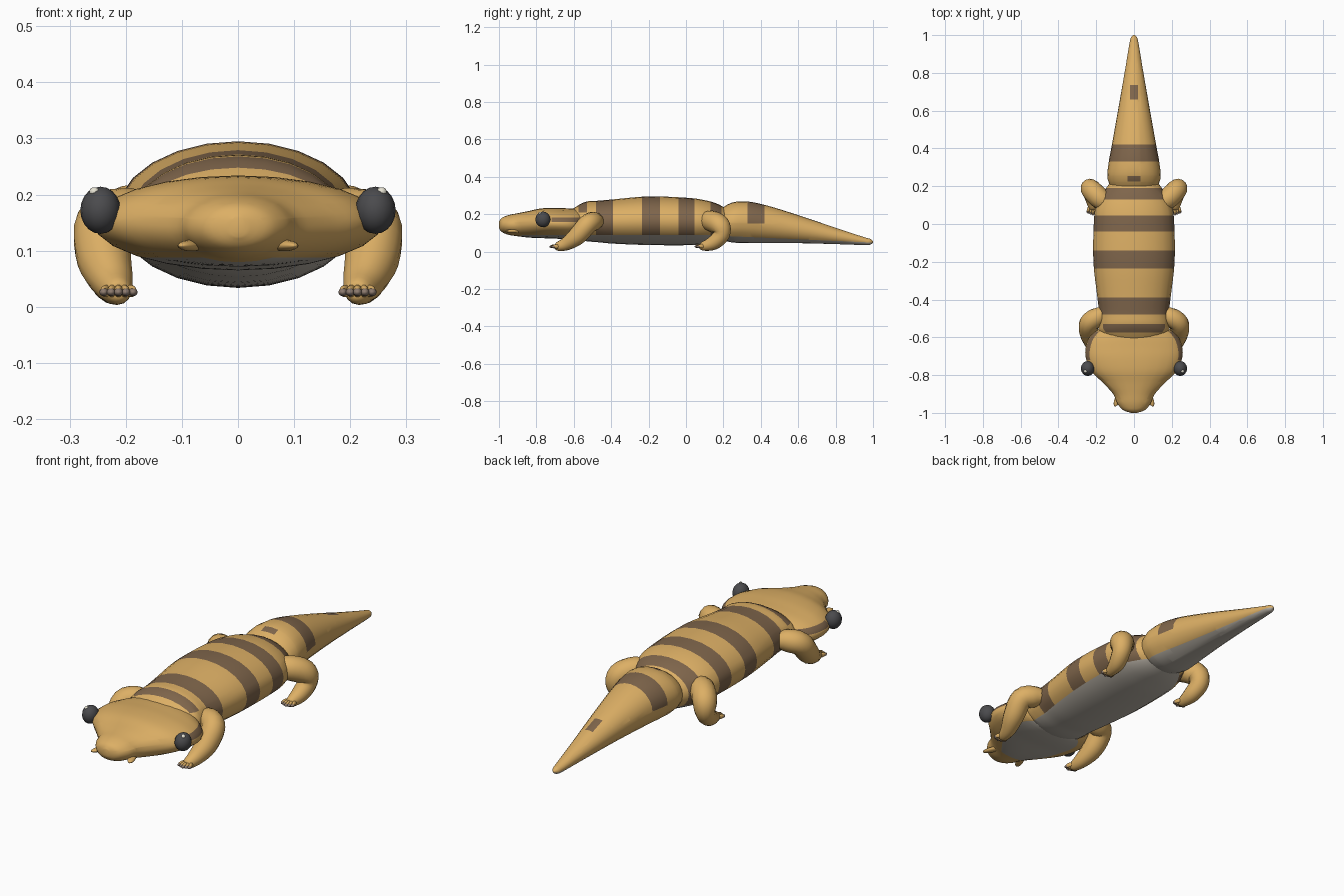
import bpy, bmesh, math
from mathutils import Vector

cube = bpy.data.objects.get("Cube")
if cube:
    bpy.data.objects.remove(cube, do_unlink=True)


def material(name, r, g, b):
    m = bpy.data.materials.new(name)
    m.use_nodes = True
    m.diffuse_color = (r, g, b, 1)
    bsdf = m.node_tree.nodes["Principled BSDF"]
    bsdf.inputs["Base Color"].default_value = (r, g, b, 1)
    bsdf.inputs["Roughness"].default_value = 0.8
    return m


GOLD = material("golden skin", 0.72, 0.43, 0.13)
BROWN = material("brown stripe", 0.21, 0.13, 0.07)
GREY = material("pale belly", 0.48, 0.44, 0.38)
BLACK = material("dark eye", 0.07, 0.07, 0.075)
WHITE = material("eye glint", 0.85, 0.82, 0.7)
CLAW = material("claw", 0.27, 0.2, 0.16)


def smooth_rows(rows, steps):
    """Catmull-Rom interpolation through rows of numbers."""
    out = []
    for i in range(len(rows) - 1):
        a, b, c, d = (Vector(rows[min(max(k, 0), len(rows) - 1)]) for k in range(i - 1, i + 3))
        for s in range(steps):
            t = s / steps
            out.append(b + (c - a) * t / 2 + (a * 2 - b * 5 + c * 4 - d) * t * t / 2
                       + (b * 3 - a - c * 3 + d) * t ** 3 / 2)
    return out + [Vector(rows[-1])]


def loft(rings):
    """Skin closed rings of points and cap both ends."""
    bm = bmesh.new()
    loops = [[bm.verts.new(p) for p in ring] for ring in rings]
    n = len(loops[0])
    for a, b in zip(loops, loops[1:]):
        for i in range(n):
            j = (i + 1) % n
            bm.faces.new((a[i], a[j], b[j], b[i]))
    bm.faces.new(loops[0])
    bm.faces.new(loops[-1])
    bmesh.ops.recalc_face_normals(bm, faces=bm.faces)
    return bm


def finish(bm, name, mats, rule=None):
    bm.normal_update()
    for f in bm.faces:
        f.smooth = True
        if rule:
            f.material_index = rule(f.calc_center_median(), f.normal)
    mesh = bpy.data.meshes.new(name)
    bm.to_mesh(mesh)
    bm.free()
    for m in mats:
        mesh.materials.append(m)
    ob = bpy.data.objects.new(name, mesh)
    bpy.context.collection.objects.link(ob)
    return ob


def trunk(name, rows, rule, cuts, sides=24):
    """Oval loft along y; rows are (y, half width, bottom, top)."""
    rings = []
    for y, w, lo, hi in smooth_rows(rows, 4):
        mid, h = (lo + hi) / 2, (hi - lo) / 2
        angles = [math.tau * i / sides for i in range(sides)]
        rings.append([(w * math.cos(a), y, mid + h * math.sin(a)) for a in angles])
    bm = loft(rings)
    # Cut edges where the colours change
    for point, normal in cuts:
        geom = bm.verts[:] + bm.edges[:] + bm.faces[:]
        bmesh.ops.bisect_plane(bm, geom=geom, plane_co=point, plane_no=normal, dist=1e-5)
    return finish(bm, name, (GOLD, BROWN, GREY), rule)


def limb(name, path, sign):
    """Tapered tube; path rows are (x, y, z, radius)."""
    rows = smooth_rows(path, 4)
    pts = [Vector((p[0] * sign, p[1], p[2])) for p in rows]
    rings = []
    for i, p in enumerate(pts):
        tangent = (pts[min(i + 1, len(pts) - 1)] - pts[max(i - 1, 0)]).normalized()
        u = tangent.cross(Vector((1, 0, 0))).normalized()
        v = tangent.cross(u)
        r = rows[i][3]
        rings.append([p + (u * math.cos(a) + v * math.sin(a)) * r
                      for a in (math.tau * k / 14 for k in range(14))])
    return finish(loft(rings), name, (GOLD,))


def ball(name, loc, scale, mat, turn=0):
    bm = bmesh.new()
    bmesh.ops.create_uvsphere(bm, u_segments=16, v_segments=10, radius=1)
    ob = finish(bm, name, (mat,))
    ob.location, ob.scale, ob.rotation_euler.z = loc, scale, turn
    return ob


def across(ys):
    return [((0, y, 0), (0, 1, 0)) for y in ys]


def level(z):
    return (0, 0, z), (0, 0, 1)


# Torso with stripes and belly
BANDS = [(-0.575, -0.53), (-0.48, -0.39), (-0.235, -0.14), (-0.04, 0.045), (0.13, 0.19)]


def torso_rule(c, n):
    if c.z < 0.088:
        return 2
    low = 0.21 if c.y < -0.5 else 0.0
    return int(c.z > low and any(a < c.y < b for a, b in BANDS))


trunk("torso", [(-0.66, 0.1, 0.09, 0.19), (-0.58, 0.18, 0.065, 0.245),
                (-0.53, 0.187, 0.055, 0.268), (-0.47, 0.185, 0.05, 0.272),
                (-0.38, 0.195, 0.042, 0.28), (-0.2, 0.215, 0.035, 0.295),
                (0, 0.213, 0.034, 0.288), (0.1, 0.2, 0.04, 0.275),
                (0.18, 0.155, 0.05, 0.25), (0.25, 0.1, 0.07, 0.2)],
      torso_rule, across([y for b in BANDS for y in b]) + [level(0.088), level(0.21)])


# Tail with one band, two back spots and a pale underside
def tail_rule(c, n):
    if c.z < 0.093 - 0.045 * c.y:
        return 2
    band = 0.33 < c.y < 0.42 and c.z > 0.15
    spot = n.z > 0 and (0.66 < c.y < 0.735 and abs(c.x) < 0.02
                        or 0.225 < c.y < 0.255 and abs(c.x) < 0.035)
    return int(band or spot)


trunk("tail", [(0.17, 0.11, 0.07, 0.215), (0.24, 0.14, 0.05, 0.26),
               (0.32, 0.135, 0.045, 0.268), (0.42, 0.117, 0.045, 0.25),
               (0.6, 0.085, 0.045, 0.195), (0.8, 0.05, 0.04, 0.127),
               (0.95, 0.025, 0.035, 0.078), (0.985, 0.017, 0.037, 0.068),
               (1, 0.004, 0.048, 0.056)],
      tail_rule, across((0.225, 0.255, 0.33, 0.42, 0.66, 0.735))
      + [((x, 0, 0), (1, 0, 0)) for x in (-0.035, -0.02, 0.02, 0.035)]
      + [level(0.15), ((0, 0, 0.093), (0, 0.045, 1))])


# Wide flat head with a dark streak behind each eye
def head_rule(c, n):
    if c.y > -0.88 and c.z < 0.088:
        return 2
    return int(-0.72 < c.y < -0.57 and 0.158 < c.z < 0.183 and abs(c.x) > 0.15)


trunk("head", [(-1, 0.015, 0.125, 0.16), (-0.985, 0.058, 0.105, 0.18),
               (-0.95, 0.088, 0.09, 0.195), (-0.9, 0.11, 0.082, 0.205),
               (-0.84, 0.165, 0.075, 0.217), (-0.78, 0.225, 0.072, 0.23),
               (-0.71, 0.255, 0.07, 0.234), (-0.65, 0.255, 0.066, 0.232),
               (-0.6, 0.235, 0.065, 0.23), (-0.56, 0.19, 0.07, 0.225),
               (-0.53, 0.1, 0.1, 0.2)],
      head_rule, across((-0.88, -0.72, -0.57)) + [level(0.088), level(0.158), level(0.183)])

FRONT = [(0.15, -0.46, 0.16, 0.03), (0.19, -0.49, 0.162, 0.05), (0.238, -0.525, 0.147, 0.052),
         (0.238, -0.58, 0.085, 0.049), (0.222, -0.64, 0.042, 0.036),
         (0.213, -0.69, 0.026, 0.022), (0.211, -0.7, 0.025, 0.005)]
HIND = [(0.12, 0.1, 0.16, 0.04), (0.175, 0.13, 0.165, 0.055), (0.225, 0.18, 0.14, 0.055),
        (0.235, 0.19, 0.09, 0.044), (0.225, 0.145, 0.046, 0.038),
        (0.217, 0.085, 0.027, 0.022), (0.215, 0.073, 0.026, 0.005)]

# Mirrored eyes, lips, legs and toes
for side, s in (("left", 1), ("right", -1)):
    ball(side + "_eye", (s * 0.245, -0.765, 0.172), (0.036, 0.04, 0.042), BLACK)
    ball(side + "_eye_glint", (s * 0.256, -0.779, 0.205), (0.009, 0.009, 0.008), WHITE)
    ball(side + "_lip", (s * 0.083, -0.92, 0.109), (0.017, 0.05, 0.01), GOLD, s * 0.4)
    for part, path in (("front", FRONT), ("hind", HIND)):
        limb(f"{side}_{part}_leg", path, s)
        x, y, z, _ = path[-2]
        for i in range(5):
            k = i - 2
            tx, ty = s * (x + k * 0.013), y - 0.024 + abs(k) * 0.005
            ball(f"{side}_{part}_toe_{i}", (s * x + s * k * 0.011, ty + 0.013, z + 0.002),
                 (0.008, 0.024, 0.011), GOLD, s * k * 0.15)
            ball(f"{side}_{part}_claw_{i}", (tx, ty - 0.004, z), (0.008, 0.012, 0.007), CLAW)
